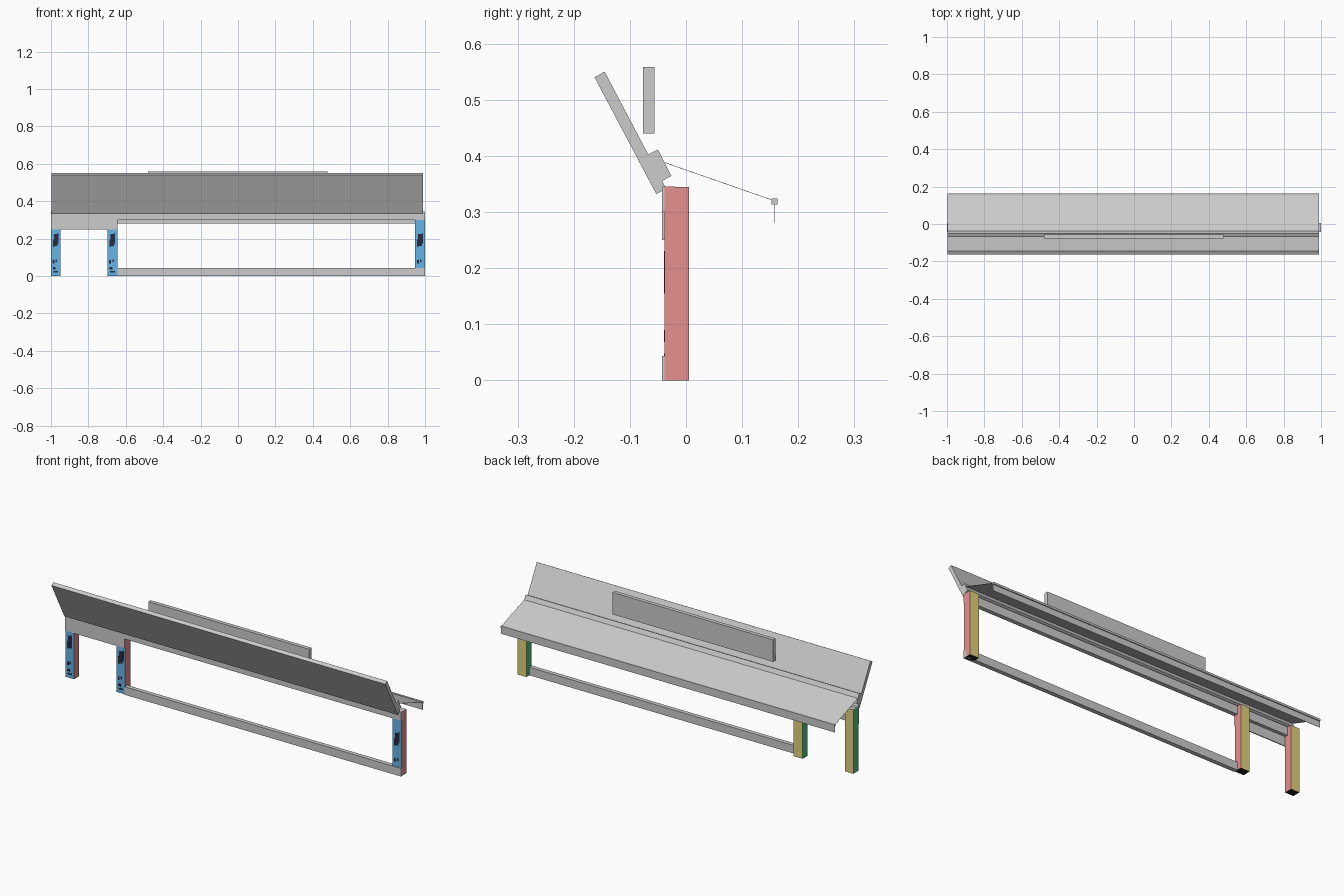
import bpy, bmesh

if "Cube" in bpy.data.objects:
    bpy.data.objects.remove(bpy.data.objects["Cube"])


def srgb(r, g, b):
    lin = lambda c: c / 12.92 if c <= 0.04045 else ((c + 0.055) / 1.055) ** 2.4
    return (lin(r / 255), lin(g / 255), lin(b / 255), 1)


def material(name, rgb):
    m = bpy.data.materials.new(name)
    m.diffuse_color = srgb(*rgb)
    m.use_nodes = True
    m.node_tree.nodes["Principled BSDF"].inputs["Base Color"].default_value = m.diffuse_color
    return m


GREY = material("light grey", (204, 204, 204))
BLUE = material("sky blue", (105, 189, 241))
RED = material("soft red", (232, 144, 144))
YELLOW = material("straw yellow", (225, 210, 124))
GREEN = material("leaf green", (75, 195, 130))
BLACK = material("black", (28, 28, 30))
NAVY = material("dark navy", (40, 40, 68))


def extrude(name, profile, x0, x1, mats=(GREY,)):
    """Extrude a (y, z) profile along x."""
    bm = bmesh.new()
    a = [bm.verts.new((x0, y, z)) for y, z in profile]
    b = [bm.verts.new((x1, y, z)) for y, z in profile]
    n = len(profile)
    bm.faces.new(a)
    bm.faces.new(b[::-1])
    for i in range(n):
        j = (i + 1) % n
        bm.faces.new((a[i], b[i], b[j], a[j]))
    bmesh.ops.recalc_face_normals(bm, faces=bm.faces[:])
    me = bpy.data.meshes.new(name)
    bm.to_mesh(me)
    bm.free()
    for m in mats:
        me.materials.append(m)
    ob = bpy.data.objects.new(name, me)
    bpy.context.collection.objects.link(ob)
    return ob


def box(name, x0, x1, y0, y1, z0, z1, mats=(GREY,)):
    return extrude(name, [(y0, z0), (y1, z0), (y1, z1), (y0, z1)], x0, x1, mats)


# Posts: every side has its own colour
POSTS = {"left": (-1.0, -0.95), "middle": (-0.698, -0.645), "right": (0.947, 1.0)}
# Painted marks on the front of each post: x as a share of the width, then z
MARKS = [(0.30, 0.68, 0.16, 0.225), (0.68, 0.78, 0.175, 0.23),
         (0.20, 0.36, 0.155, 0.195), (0.18, 0.38, 0.068, 0.085),
         (0.50, 0.66, 0.075, 0.09), (0.20, 0.50, 0.035, 0.048),
         (0.25, 0.75, 0.018, 0.026)]
for side, (x0, x1) in POSTS.items():
    post = box(side + "_post", x0, x1, -0.038, 0.005, 0, 0.344,
               (GREY, BLUE, RED, YELLOW, GREEN, BLACK))
    for f in post.data.polygons:
        n = f.normal
        if n.y < -0.5:
            f.material_index = 1
        elif n.x > 0.5:
            f.material_index = 2
        elif n.y > 0.5:
            f.material_index = 3
        elif n.x < -0.5:
            f.material_index = 4
        elif n.z < -0.5:
            f.material_index = 5
    w = x1 - x0
    for i, (u0, u1, z0, z1) in enumerate(MARKS):
        if side == "right" and z0 < 0.05:
            continue
        box(f"{side}_post_mark_{i + 1}", x0 + u0 * w, x0 + u1 * w,
            -0.0388, -0.037, z0, z1, (NAVY,))

# Front frame: bottom rail, header and short hanging panel
box("bottom_rail", -0.645, 1.0, -0.043, -0.02, 0, 0.043)
box("header_rail", -1.0, 1.0, -0.043, -0.02, 0.30, 0.345)
box("hanging_panel", -1.0, -0.645, -0.043, -0.038, 0.25, 0.302)

# Sloping front board with the ridge block behind it
L, R = -0.997, 0.99
extrude("front_board", [(-0.163, 0.540), (-0.145, 0.550), (-0.035, 0.341),
                        (-0.053, 0.332)], L, R)
extrude("ridge_block", [(-0.068, 0.402), (-0.050, 0.411), (-0.026, 0.364),
                        (-0.045, 0.354)], L, R)

# Thin rear roof sheet, its edge bar and drop lip
extrude("roof_sheet", [(-0.038, 0.3885), (0.157, 0.3205), (0.157, 0.3195),
                       (-0.038, 0.3875)], L, R)
box("roof_edge_bar", L, R, 0.152, 0.163, 0.313, 0.324)
box("roof_lip", L, R, 0.1568, 0.1578, 0.28, 0.314)

# Sign board above the roof
box("sign_board", -0.48, 0.478, -0.077, -0.056, 0.44, 0.558)
